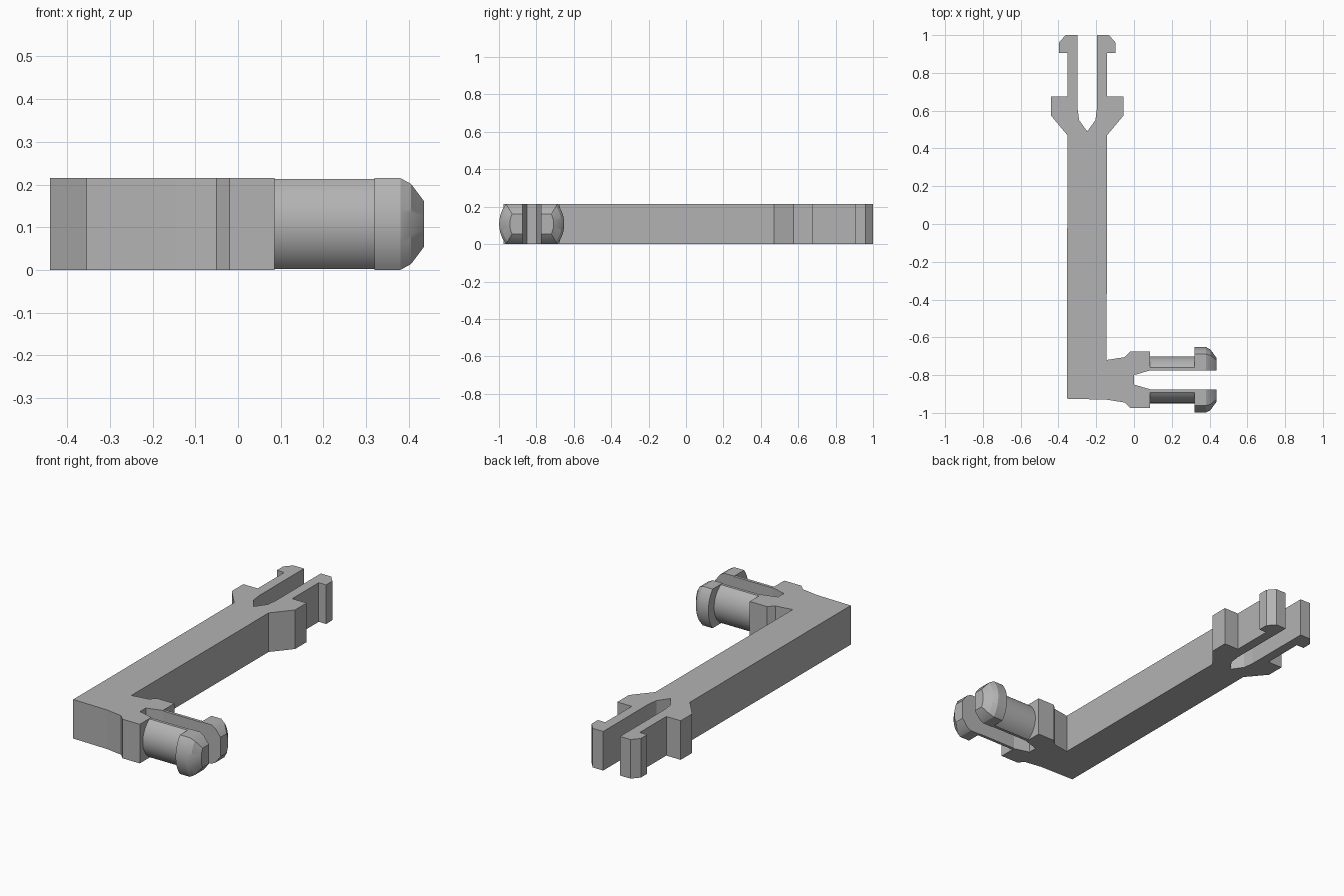
import bpy, bmesh, math

cube = bpy.data.objects.get("Cube")
if cube:
    bpy.data.objects.remove(cube, do_unlink=True)

HEIGHT = 0.215
MID = HEIGHT / 2
FORK_X = -0.2475    # centre line of the fork
PIN_Y = -0.825      # centre line of the split pin
SLOT = 0.05         # half width of the pin slot

grey = bpy.data.materials.new("plain_grey")
grey.use_nodes = True
colour = (0.45, 0.45, 0.45, 1)
grey.diffuse_color = colour
grey.node_tree.nodes["Principled BSDF"].inputs["Base Color"].default_value = colour


def loft(name, sections, smooth=False):
    """Skin a row of matching closed loops and cap both ends."""
    bm = bmesh.new()
    loops = [[bm.verts.new(p) for p in s] for s in sections]
    n = len(loops[0])
    for a, b in zip(loops, loops[1:]):
        for i in range(n):
            j = (i + 1) % n
            bm.faces.new((a[i], a[j], b[j], b[i]))
    caps = [bm.faces.new(loops[0]), bm.faces.new(loops[-1])]
    bmesh.ops.recalc_face_normals(bm, faces=bm.faces)
    bmesh.ops.triangulate(bm, faces=caps)
    mesh = bpy.data.meshes.new(name)
    bm.to_mesh(mesh)
    bm.free()
    mesh.materials.append(grey)
    ob = bpy.data.objects.new(name, mesh)
    bpy.context.collection.objects.link(ob)
    if smooth:
        bpy.ops.object.select_all(action="DESELECT")
        ob.select_set(True)
        bpy.context.view_layer.objects.active = ob
        bpy.ops.object.shade_smooth_by_angle(angle=math.radians(25))
    return ob


# Flat L-shaped bracket: half outlines as (along, out from centre line)
pin_base = [(-0.145, 0.105), (-0.05, 0.12), (-0.02, 0.15), (0.085, 0.15),
            (0.085, SLOT), (0.0, 0.025)]
fork = [(0.47, 0.105), (0.575, 0.193), (0.675, 0.193), (0.675, 0.105),
        (0.905, 0.105), (0.905, 0.15), (0.96, 0.15), (1.0, 0.115),
        (1.0, 0.051), (0.61, 0.051), (0.55, 0.043)]
outline = [(-0.355, -0.925)]
outline += [(x, PIN_Y - d) for x, d in pin_base]
outline += [(x, PIN_Y + d) for x, d in reversed(pin_base)]
outline += [(FORK_X + d, y) for y, d in fork]
outline += [(FORK_X, 0.49)]
outline += [(FORK_X - d, y) for y, d in reversed(fork)]
loft("bracket_body", [[(x, y, z) for x, y in outline] for z in (0, HEIGHT)])


# Split pin: each half is a round bar with flattened top and bottom
def half_section(x, radius, half_height, side, steps=16):
    reach = math.asin(half_height / radius)
    pts = [(x, PIN_Y + side * SLOT, MID - half_height)]
    for i in range(steps + 1):
        a = reach * (2 * i / steps - 1)
        pts.append((x, PIN_Y + side * radius * math.cos(a),
                    MID + radius * math.sin(a)))
    pts.append((x, PIN_Y + side * SLOT, MID + half_height))
    return pts


# Position, radius and half height along the shaft and rounded head
stations = [(0.08, 0.124, 0.105), (0.32, 0.124, 0.105), (0.32, 0.174, MID),
            (0.38, 0.174, MID), (0.405, 0.16, 0.094), (0.436, 0.117, 0.053)]
for name, side in (("pin_half_front", -1), ("pin_half_back", 1)):
    loft(name, [half_section(x, r, h, side) for x, r, h in stations], True)
